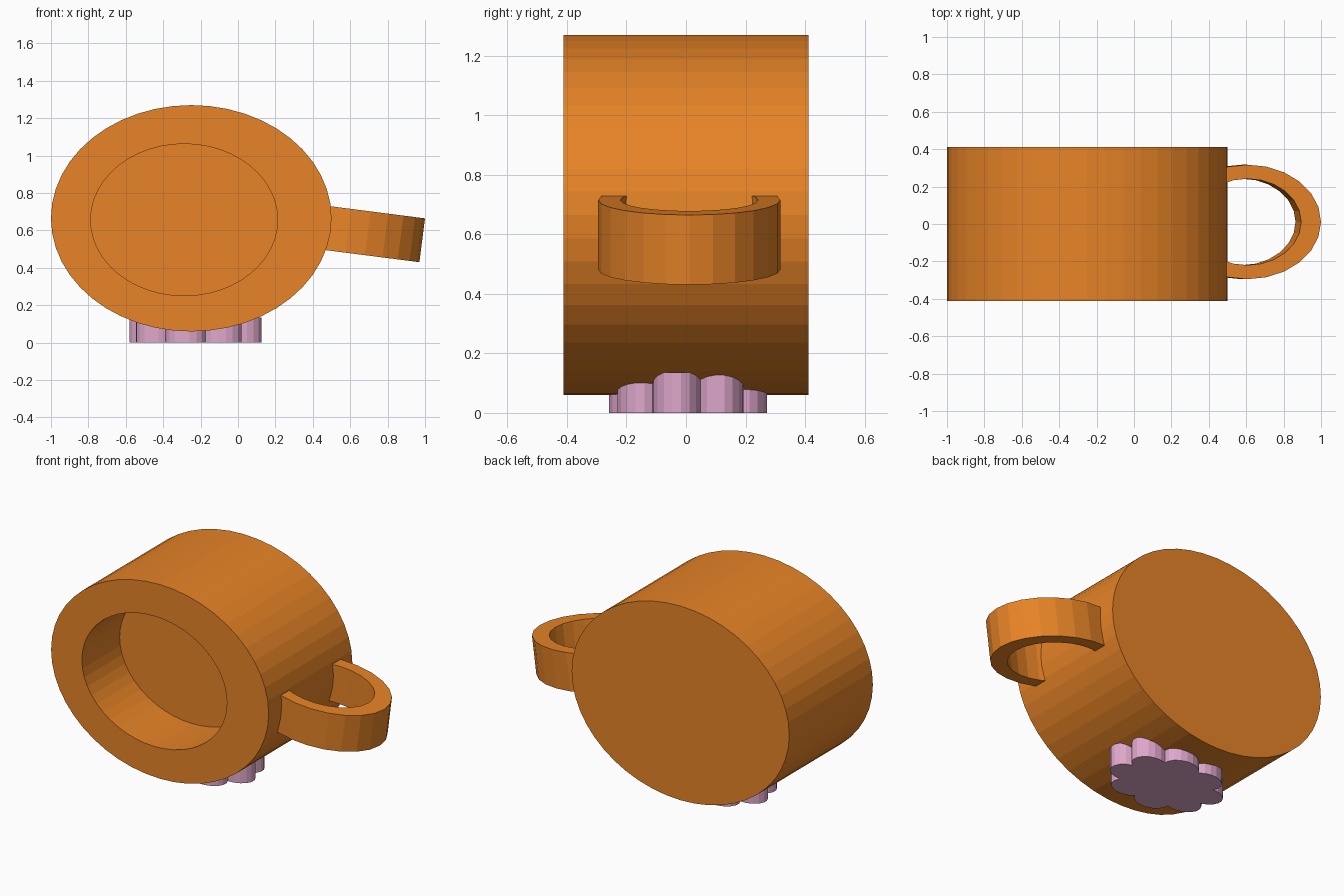
import bpy, bmesh
from math import sin, cos, pi, radians
from mathutils import Matrix

if "Cube" in bpy.data.objects:
    bpy.data.objects.remove(bpy.data.objects["Cube"])


def material(name, rgb):
    m = bpy.data.materials.new(name)
    m.diffuse_color = (*rgb, 1)
    m.use_nodes = True
    m.node_tree.nodes["Principled BSDF"].inputs["Base Color"].default_value = m.diffuse_color
    return m


def loft(name, rings, mat, caps=True, cyclic=False):
    """Skin a list of closed rings, capping the ends or joining them up."""
    bm = bmesh.new()
    loops = [[bm.verts.new(p) for p in ring] for ring in rings]
    n = len(loops[0])
    pairs = list(zip(loops, loops[1:]))
    if cyclic:
        pairs.append((loops[-1], loops[0]))
    for a, b in pairs:
        for i in range(n):
            j = (i + 1) % n
            bm.faces.new((a[i], a[j], b[j], b[i]))
    if caps:
        bm.faces.new(loops[0])
        bm.faces.new(loops[-1])
    bmesh.ops.recalc_face_normals(bm, faces=bm.faces)
    mesh = bpy.data.meshes.new(name)
    bm.to_mesh(mesh)
    bm.free()
    mesh.materials.append(mat)
    obj = bpy.data.objects.new(name, mesh)
    bpy.context.collection.objects.link(obj)
    return obj


def oval(cx, cz, rx, rz, y, n=48):
    return [(cx + rx * cos(2 * pi * i / n), y, cz + rz * sin(2 * pi * i / n))
            for i in range(n)]


orange = material("orange", (0.80, 0.23, 0.02))
pink = material("pink", (0.74, 0.39, 0.60))

# Cup body lying on its side, with a blind recess open to the front
outer = (-0.25, 0.665, 0.75, 0.605)
inner = (-0.288, 0.657, 0.5, 0.406)
loft("cup_body", [oval(*outer, 0.412), oval(*outer, -0.412),
                  oval(*inner, -0.412), oval(*inner, -0.04)], orange)

# Handle: oval band running into the cup wall, drooping slightly
sections = []
for k in range(-8, 9):
    a = radians(15 * k)
    sections.append([(r * cos(a), s * sin(a), z)
                     for r, s, z in ((0.397, 0.306, -0.118), (0.397, 0.306, 0.118),
                                     (0.29, 0.231, 0.118), (0.29, 0.231, -0.118))])
handle = loft("handle", sections, orange)
handle.data.transform(Matrix.Translation((0.591, 0.011, 0.598))
                      @ Matrix.Rotation(radians(7.3), 4, 'Y'))

# Flower-shaped foot with eight rounded lobes
outline = []
for lobe in range(8):
    mid = radians(-11.5 + 45 * lobe)
    for k in range(8):
        a = mid + radians(-84 + 21 * k)
        outline.append((-0.2275 + 0.353 * (0.71 * cos(mid) + 0.31 * cos(a)),
                        0.0075 + 0.265 * (0.71 * sin(mid) + 0.31 * sin(a))))
loft("flower_foot", [[(x, y, z) for x, y in outline] for z in (0, 0.135)], pink)
